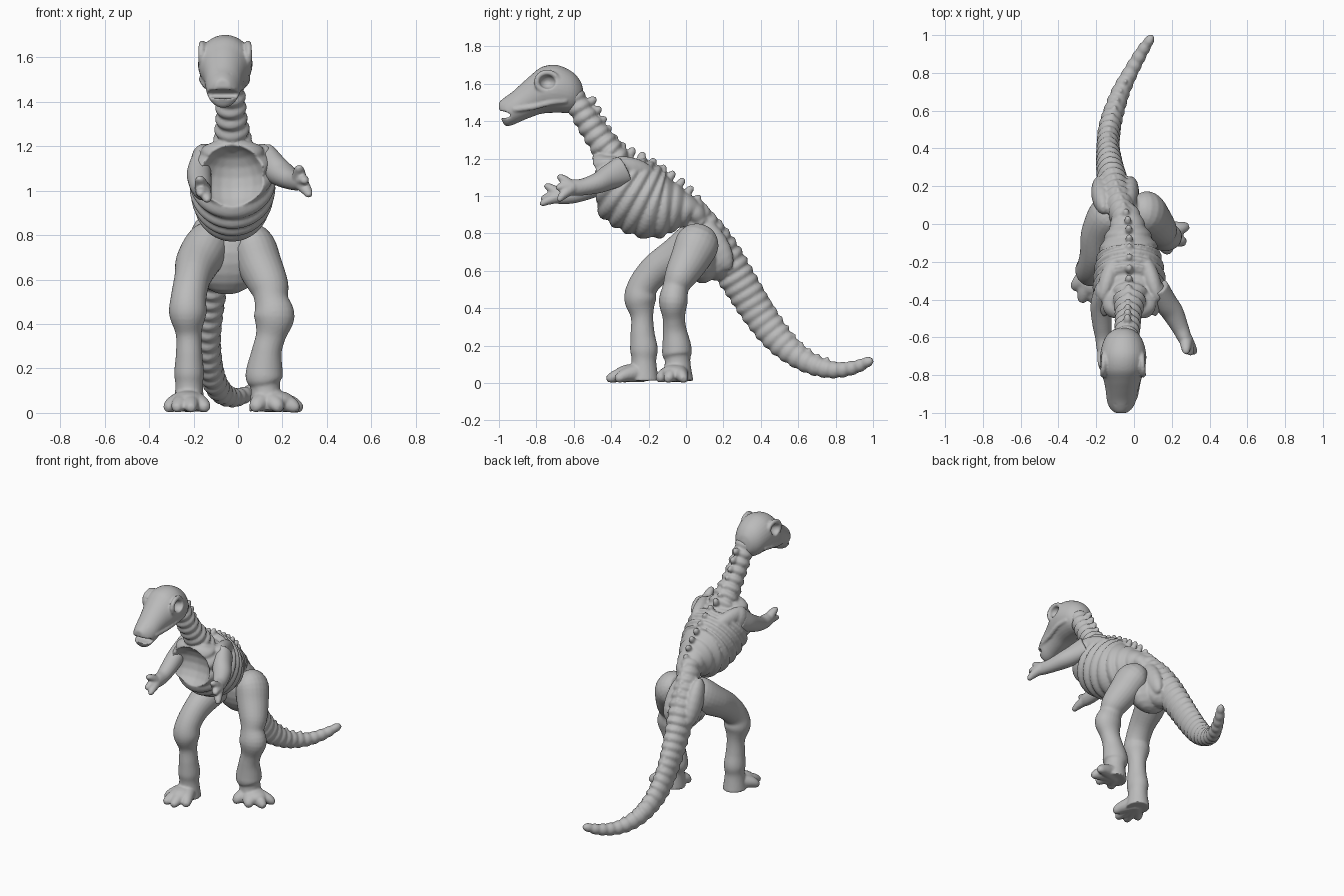
import bpy, bmesh, math
from mathutils import Vector, Matrix

bone = bpy.data.materials.new("bone_grey")
bone.diffuse_color = (0.5, 0.5, 0.5, 1)


def finish(bm, name, angle=50):
    bmesh.ops.recalc_face_normals(bm, faces=bm.faces)
    me = bpy.data.meshes.new(name)
    bm.to_mesh(me)
    bm.free()
    ob = bpy.data.objects.new(name, me)
    bpy.context.collection.objects.link(ob)
    me.materials.append(bone)
    shade(ob, angle)
    return ob


def shade(ob, angle=50):
    bpy.ops.object.select_all(action='DESELECT')
    ob.select_set(True)
    bpy.context.view_layer.objects.active = ob
    bpy.ops.object.shade_smooth_by_angle(angle=math.radians(angle))


def blend(name, parts, voxel=.008, passes=2):
    """Fuse overlapping parts into one softly blended surface."""
    bpy.ops.object.select_all(action='DESELECT')
    for p in parts:
        p.select_set(True)
    ob = bpy.context.view_layer.objects.active = parts[0]
    if len(parts) > 1:
        bpy.ops.object.join()
    ob.name = name
    mod = ob.modifiers.new("fuse", 'REMESH')
    mod.mode, mod.voxel_size = 'VOXEL', voxel
    bpy.ops.object.modifier_apply(modifier=mod.name)
    mod = ob.modifiers.new("soften", 'SMOOTH')
    mod.factor, mod.iterations = .5, passes
    bpy.ops.object.modifier_apply(modifier=mod.name)
    shade(ob, 70)


def spline(pts, n):
    """Catmull-Rom samples through tuples of any length."""
    p = [Vector(q) for q in pts]
    p = [p[0] * 2 - p[1]] + p + [p[-1] * 2 - p[-2]]
    out = []
    for k in range(n + 1):
        u = k / n * (len(pts) - 1)
        i = min(int(u), len(pts) - 2)
        t = u - i
        a, b, c, d = p[i:i + 4]
        out.append(0.5 * (2 * b + (c - a) * t + (2 * a - 5 * b + 4 * c - d) * t * t
                          + (3 * b - a - 3 * c + d) * t ** 3))
    return out


def loft(name, stations, n=30, sides=24, period=0, amp=0, bm=None, axis=None):
    """Tube through (x, y, z, half width, half depth), optionally ridged."""
    keep = bm is not None
    bm = bm or bmesh.new()
    s = spline(stations, n)
    pos = [Vector(v[:3]) for v in s]
    rings, dist = [], 0
    for i, v in enumerate(s):
        tan = axis or (pos[min(i + 1, n)] - pos[max(i - 1, 0)]).normalized()
        side = (Vector((1, 0, 0)) - tan * tan.x).normalized()
        up = side.cross(tan)
        dist += (pos[i] - pos[i - 1]).length if i else 0
        k = 1 + amp * (2 * abs(math.sin(math.pi * dist / period)) - 1.3) if period else 1
        angles = [math.tau * j / sides for j in range(sides)]
        rings.append([bm.verts.new(pos[i] + side * max(v[3], .005) * math.cos(a) * k
                                   + up * max(v[4], .005) * math.sin(a) * k) for a in angles])
    for r0, r1 in zip(rings, rings[1:]):
        for j in range(sides):
            bm.faces.new((r0[j], r0[j - 1], r1[j - 1], r1[j]))
    bm.faces.new(rings[0])
    bm.faces.new(rings[-1][::-1])
    return bm if keep else finish(bm, name)


def ball(bm, loc, size, tilt=0, yaw=0, seg=20):
    m = (Matrix.Translation(loc) @ Matrix.Rotation(yaw, 4, 'Z')
         @ Matrix.Rotation(tilt, 4, 'X') @ Matrix.Diagonal((*size, 1)))
    bmesh.ops.create_uvsphere(bm, u_segments=seg, v_segments=seg // 2, radius=1, matrix=m)


def cut(ob, balls):
    """Hollow out ellipsoids from a part."""
    for args in balls:
        bm = bmesh.new()
        ball(bm, *args)
        tool = finish(bm, "hollow_cutter")
        tool.hide_render = True
        mod = ob.modifiers.new("hollow", 'BOOLEAN')
        mod.operation, mod.object, mod.solver = 'DIFFERENCE', tool, 'EXACT'
        bpy.context.view_layer.objects.active = ob
        bpy.ops.object.modifier_apply(modifier=mod.name)
        bpy.data.objects.remove(tool)


# Skull: y, bottom, top, half width
skull = [(-.55, 1.51, 1.57, .02), (-.565, 1.475, 1.615, .06), (-.61, 1.445, 1.665, .1),
         (-.69, 1.445, 1.7, .122), (-.77, 1.44, 1.69, .118), (-.83, 1.42, 1.645, .098),
         (-.88, 1.4, 1.6, .086), (-.93, 1.378, 1.555, .078), (-.965, 1.375, 1.53, .066),
         (-.985, 1.405, 1.515, .05), (-1.0, 1.45, 1.5, .03)]
head = loft("skull", [(-.057 + .04 * min(0, y + .7), y, (a + b) / 2, w, (b - a) / 2)
                      for y, a, b, w in skull], 44, 32, axis=Vector((0, -1, 0)))

# Brow rims and cheek ridges
bm = bmesh.new()
for sx in (-1, 1):
    for i in range(28):
        a = math.tau * i / 28
        ball(bm, (-.058 + sx * (.103 - .004 * math.cos(a)), -.742 + .056 * math.cos(a),
                  1.61 + .05 * math.sin(a)), (.016, .016, .016), seg=10)
    loft("", [(-.06 + sx * w, y, z, .014, .016) for y, z, w in
              ((-.64, 1.51, .095), (-.72, 1.5, .102), (-.82, 1.475, .085), (-.92, 1.462, .066))],
         14, 10, bm=bm)
ridges = finish(bm, "skull_ridges")
cut(head, [((-.062 + sx * .13, -.742, 1.61), (.058, .046, .04)) for sx in (-1, 1)]
    + [((-.067, -1.0, 1.437), (.16, .07, .02), -.1)]
    + [((-.067 + sx * .035, -.97, 1.535), (.014, .024, .016)) for sx in (-1, 1)])
blend("skull", [head, ridges], .007)

# Neck
neck = loft("neck", [(-.04, -.61, 1.55, .06, .055), (-.035, -.55, 1.44, .065, .064),
                     (-.03, -.48, 1.33, .068, .07), (-.025, -.415, 1.245, .08, .075),
                     (-.02, -.34, 1.17, .09, .06)], 64, 24, .058, .12)

# Rib cage: distance along spine, lower edge, upper edge, half width
cage = [(-.32, .04, .11, .07), (-.3, -.04, .135, .13), (-.24, -.15, .15, .172),
        (-.17, -.215, .16, .187), (-.06, -.235, .165, .185), (.055, -.21, .16, .165),
        (.13, -.14, .15, .135), (.19, -.075, .135, .1), (.25, -.01, .11, .075),
        (.32, -.02, .06, .05)]
ribs = []
for s, lo, hi, w in cage:
    t = (lo + hi) / 2
    ribs.append((-.025 - .05 * max(0, s), -.2 + .86 * s + .51 * t,
                 1.0 - .51 * s + .86 * t, w, (hi - lo) / 2))
rib_cage = loft("rib_cage", ribs, 110, 40, .062, .055)
cut(rib_cage, [((-.025, -.545, 1.055), (.16, .14, .155), -.35)])

# Shoulder blades
bm = bmesh.new()
for sx in (-1, 1):
    ball(bm, (-.022 + sx * .115, -.29, 1.15), (.045, .13, .055), -.25, sx * .3)
    ball(bm, (-.022 + sx * .145, -.36, 1.13), (.045, .06, .075))
shoulders = finish(bm, "shoulder_blades")

# Pelvis with hip wings
bm = bmesh.new()
ball(bm, (-.05, .07, .69), (.16, .1, .16), .2)
ball(bm, (-.09, .14, .66), (.12, .09, .12), .5)
for sx in (-1, 1):
    ball(bm, (-.1 + sx * .07, .15, .74), (.055, .075, .16), .55, sx * -.15)
pelvis = finish(bm, "pelvis")

# Tail
tail = loft("tail", [(-.05, .01, .95, .06, .07), (-.085, .12, .79, .075, .095),
                     (-.11, .21, .66, .078, .1), (-.128, .3, .515, .07, .094),
                     (-.137, .4, .355, .06, .087), (-.13, .5, .228, .058, .078),
                     (-.105, .6, .14, .054, .062), (-.07, .7, .09, .048, .053),
                     (-.02, .8, .069, .04, .043), (.035, .9, .083, .034, .036),
                     (.08, .97, .112, .025, .027), (.095, .998, .122, .014, .016)],
            190, 24, .055, .08)

# Spine knobs along the back
bm = bmesh.new()
spine = spline([(-.035, -.51, 1.505), (-.03, -.38, 1.285), (-.025, -.2, 1.185), (-.03, 0, 1.045),
                (-.06, .1, .92), (-.095, .2, .815), (-.125, .3, .665), (-.137, .4, .48),
                (-.13, .5, .335), (-.105, .6, .212), (-.07, .7, .14), (-.02, .8, .108)], 300)
last = None
for i, p in enumerate(spine[:-1]):
    if last is None or (p - last).length > .057:
        last, d = p, spine[i + 1] - p
        r = .03 - .014 * i / 300
        ball(bm, p, (r * .75, r * .85, r * 1.25), math.atan2(d.z, d.y), 0, 12)
knobs = finish(bm, "spine_knobs")
blend("ribs_spine_and_tail", [rib_cage, neck, shoulders, pelvis, tail, knobs])


def limb(name, path, digits, root, r, pads=()):
    """Limb tube with tapering digits fanning from a root."""
    tube = loft(name, path, 48, 24)
    bm = bmesh.new()
    for e in digits:
        a, b = Vector(root), Vector(e)
        m = a.lerp(b, .6)
        m.z += r * .1
        loft("", [(*a, r, r), (*m, r * .72, r * .66), (*a.lerp(b, .88), r * .5, r * .45),
                  (*b, r * .25, r * .25)], 14, 14, bm=bm)
    for p in pads:
        ball(bm, *p)
    blend(name, [tube, finish(bm, name + "_digits")], .0075)


# Legs with spreading toes
limb("right_leg", [(.0, .08, .79, .06, .07), (.06, .065, .755, .1, .115), (.1, .02, .66, .1, .105),
                   (.14, -.03, .57, .088, .086), (.15, -.055, .51, .076, .07),
                   (.163, -.068, .435, .092, .077), (.148, -.065, .35, .068, .06),
                   (.13, -.06, .28, .067, .064), (.12, -.05, .2, .081, .077),
                   (.118, -.048, .155, .083, .079), (.123, -.045, .115, .066, .068),
                   (.13, -.045, .012, .08, .085)],
     [(.29, -.01, .022), (.275, -.1, .022), (.19, -.155, .022), (.07, -.15, .022)],
     (.13, -.05, .06), .058, [((.17, -.06, .055), (.085, .075, .045))])
limb("left_leg", [(-.08, .1, .79, .06, .07), (-.13, .06, .755, .1, .115), (-.18, -.05, .68, .1, .1),
                  (-.205, -.16, .605, .082, .087), (-.222, -.23, .52, .08, .08),
                  (-.226, -.245, .445, .084, .085), (-.222, -.235, .355, .058, .06),
                  (-.22, -.232, .26, .06, .065), (-.22, -.225, .18, .067, .074),
                  (-.22, -.225, .115, .062, .066), (-.22, -.225, .012, .075, .08)],
     [(-.325, -.345, .022), (-.28, -.415, .022), (-.21, -.425, .022), (-.14, -.375, .022)],
     (-.22, -.24, .06), .058, [((-.225, -.29, .055), (.075, .09, .045))])

# Arms with fingers
limb("right_arm", [(.13, -.33, 1.14, .05, .08), (.165, -.41, 1.1, .06, .068),
                   (.205, -.47, 1.07, .058, .056), (.245, -.55, 1.048, .045, .045),
                   (.27, -.61, 1.045, .036, .044), (.285, -.645, 1.045, .025, .035)],
     [(.275, -.685, 1.11), (.325, -.685, .975), (.305, -.695, 1.045)], (.275, -.61, 1.045), .037)
limb("left_arm", [(-.165, -.35, 1.13, .045, .08), (-.175, -.43, 1.08, .055, .062),
                  (-.17, -.52, 1.035, .052, .052), (-.162, -.6, 1.005, .044, .044),
                  (-.158, -.67, 1.0, .038, .044), (-.158, -.71, 1.0, .025, .035)],
     [(-.175, -.755, 1.06), (-.135, -.78, .955), (-.17, -.775, .985)], (-.158, -.67, 1.0), .037)
